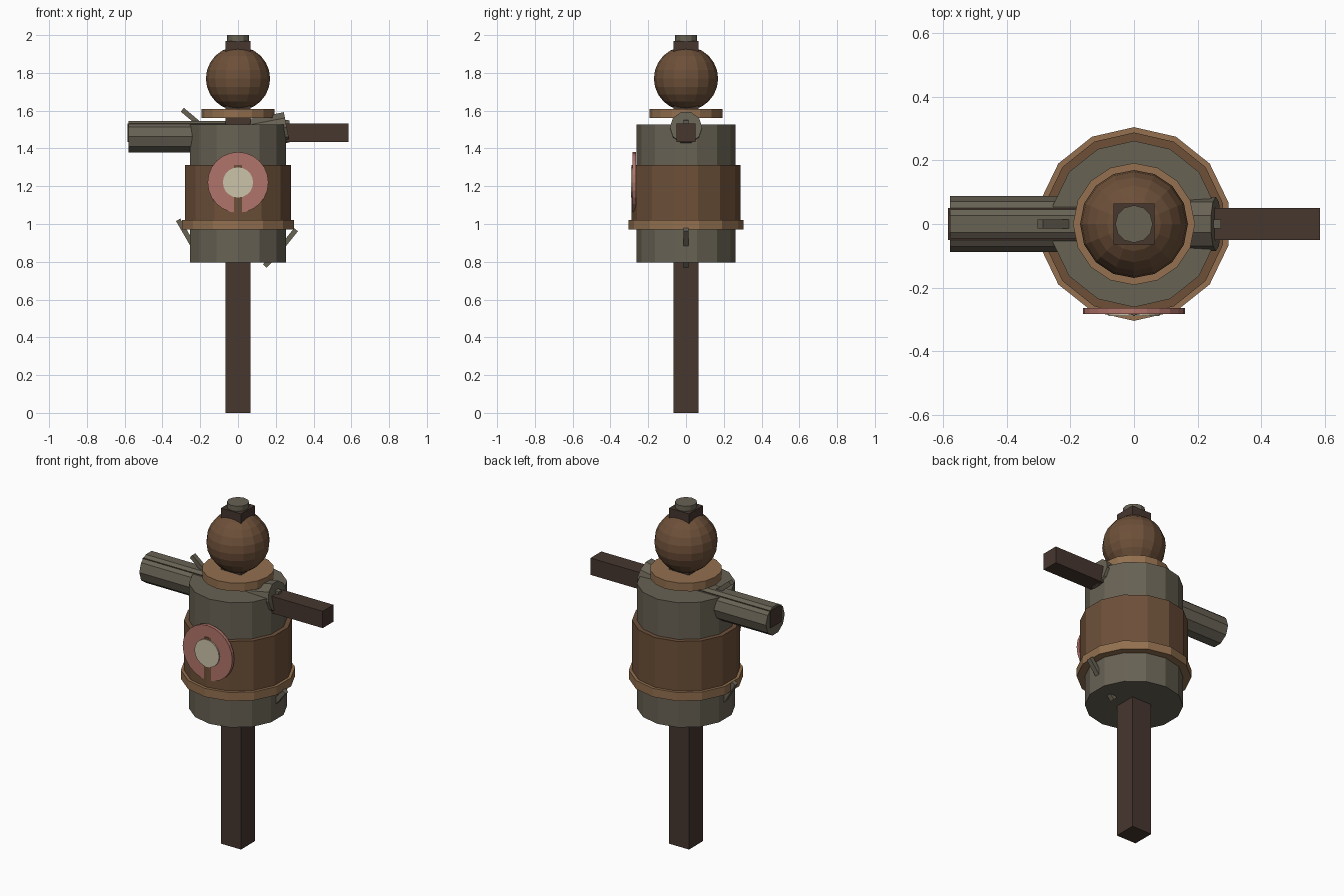
import bpy
from math import pi, radians, atan2
from mathutils import Vector

cube = bpy.data.objects.get("Cube")
if cube:
    bpy.data.objects.remove(cube, do_unlink=True)


def material(name, hex_code):
    srgb = [int(hex_code[i:i + 2], 16) / 255 for i in (0, 2, 4)]
    col = [((c + 0.055) / 1.055) ** 2.4 for c in srgb] + [1]
    m = bpy.data.materials.new(name)
    m.use_nodes = True
    m.diffuse_color = col
    m.node_tree.nodes["Principled BSDF"].inputs["Base Color"].default_value = col
    return m


DARK_WOOD = material("dark wood", "47372f")
CLOTH = material("grey cloth", "686254")
LEATHER = material("brown leather", "6d5039")
ROPE = material("tan rope", "93704f")
RED = material("faded red", "b0746a")
CREAM = material("cream", "cbc3a8")


def finish(name, mat):
    ob = bpy.context.object
    ob.name = name
    ob.data.materials.append(mat)
    return ob


def box(name, mat, low, high):
    low, high = Vector(low), Vector(high)
    bpy.ops.mesh.primitive_cube_add(size=1, location=(low + high) / 2)
    bpy.context.object.scale = high - low
    return finish(name, mat)


def drum(name, mat, radius, z0, z1, sides):
    bpy.ops.mesh.primitive_cylinder_add(
        vertices=sides, radius=radius, depth=z1 - z0, location=(0, 0, (z0 + z1) / 2))
    return finish(name, mat)


def sleeve(name, start, end, radius):
    # Tube between two points in the xz plane
    a, b = Vector((start[0], 0, start[1])), Vector((end[0], 0, end[1]))
    d = b - a
    bpy.ops.mesh.primitive_cylinder_add(
        vertices=10, radius=radius, depth=d.length, location=(a + b) / 2,
        rotation=(0, atan2(d.x, d.z), 0))
    return finish(name, CLOTH)


def disc(name, mat, radius, y_front, y_back, sides):
    bpy.ops.mesh.primitive_cylinder_add(
        vertices=sides, radius=radius, depth=y_back - y_front,
        location=(0, (y_front + y_back) / 2, 1.22), rotation=(pi / 2, 0, 0))
    return finish(name, mat)


def straw(name, start, end):
    # Thin stick between two points in the xz plane
    a, b = Vector((start[0], 0, start[1])), Vector((end[0], 0, end[1]))
    d = b - a
    bpy.ops.mesh.primitive_cube_add(
        size=1, location=(a + b) / 2, rotation=(0, atan2(d.x, d.z), 0))
    bpy.context.object.scale = (0.026, 0.028, d.length)
    return finish(name, CLOTH)


# Wooden frame
box("post", DARK_WOOD, (-0.065, -0.065, 0), (0.065, 0.065, 1.97))
box("crossbar", DARK_WOOD, (-0.585, -0.05, 1.433), (0.585, 0.05, 1.532))

# Stuffed body with its wrap and belt
drum("torso", CLOTH, 0.262, 0.795, 1.527, 14)
drum("body_wrap", LEATHER, 0.288, 0.99, 1.312, 14)
drum("belt", ROPE, 0.305, 0.97, 1.02, 14)

# Sleeves: one long, one torn short and tilted
sleeve("right_sleeve", (-0.58, 1.4625), (-0.05, 1.4625), 0.0875)
sleeve("left_sleeve", (0.05, 1.472), (0.258, 1.512), 0.0855)

# Neck, head and the tuft on top
drum("neck_rope", ROPE, 0.192, 1.562, 1.61, 16)
bpy.ops.mesh.primitive_uv_sphere_add(
    segments=16, ring_count=12, radius=0.17, location=(0, 0, 1.77))
finish("head", LEATHER)
drum("head_cap", CLOTH, 0.059, 1.96, 2.0, 12)

# Chest target
disc("target_ring", RED, 0.161, -0.283, -0.264, 24)
disc("target_centre", CREAM, 0.08, -0.29, -0.275, 20)

# Loose straw poking out
straw("straw_right_shoulder", (-0.295, 1.605), (-0.17, 1.5))
straw("straw_left_shoulder", (0.261, 1.55), (0.25, 1.46))
straw("straw_right_waist", (-0.317, 1.022), (-0.235, 0.88))
straw("straw_left_waist", (0.307, 0.97), (0.235, 0.88))
straw("straw_hem", (0.142, 0.777), (0.2, 0.84))
